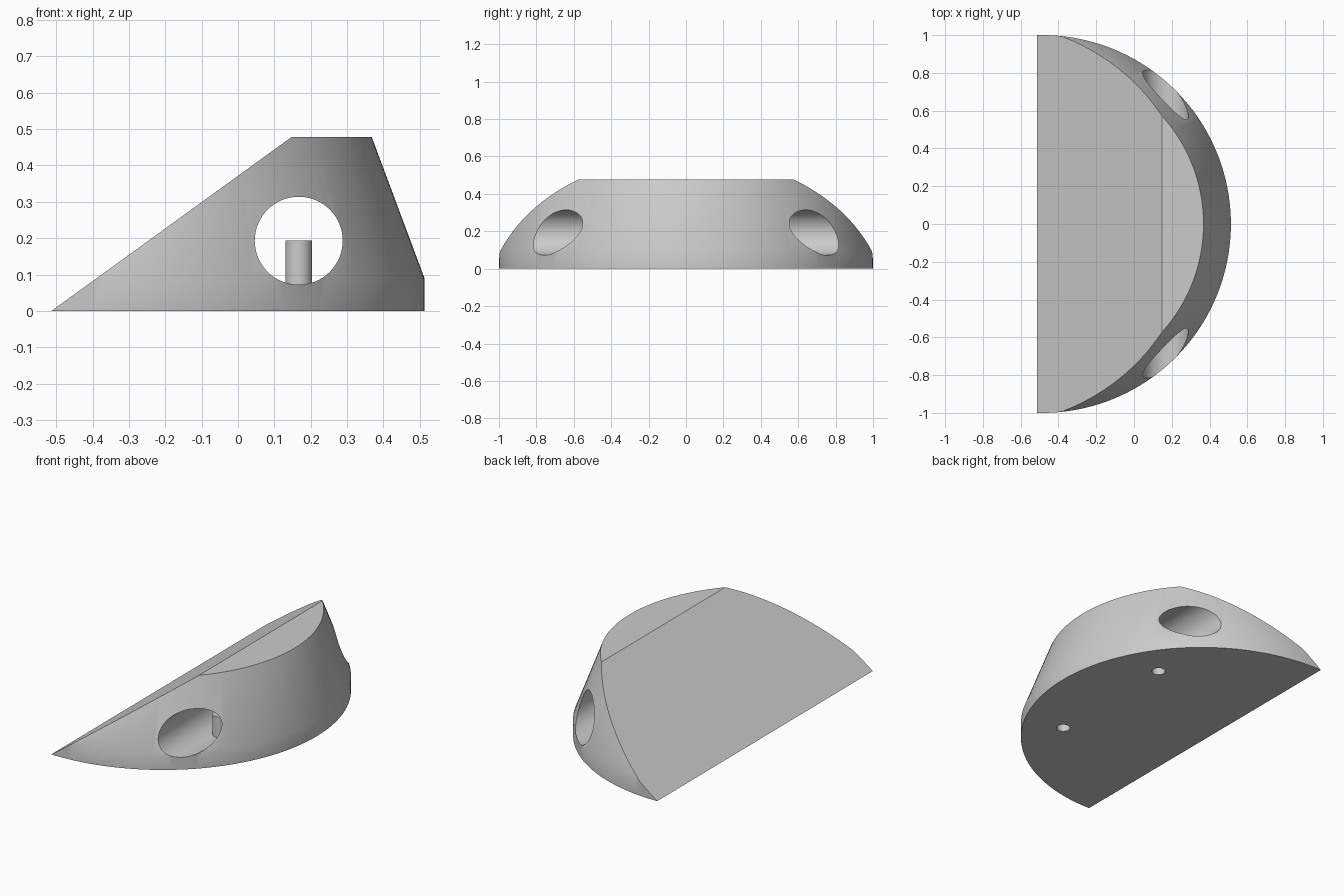
import bpy, bmesh, math
from mathutils import Matrix, Vector

cube = bpy.data.objects.get("Cube")
if cube:
    bpy.data.objects.remove(cube, do_unlink=True)

grey = bpy.data.materials.new("mid_grey")
grey.use_nodes = True
colour = (0.6, 0.6, 0.6, 1)
grey.diffuse_color = colour
grey.node_tree.nodes["Principled BSDF"].inputs["Base Color"].default_value = colour

BACK = -0.513            # x of the thin straight edge
CENTRE = -0.487          # x of the disc centre
TUNNEL_X, TUNNEL_Z, TUNNEL_R = 0.167, 0.193, 0.121
PIN_Y, PIN_R = 0.41, 0.037


def add_object(name, bm):
    bmesh.ops.recalc_face_normals(bm, faces=bm.faces[:])
    mesh = bpy.data.meshes.new(name)
    bm.to_mesh(mesh)
    bm.free()
    mesh.materials.append(grey)
    obj = bpy.data.objects.new(name, mesh)
    bpy.context.collection.objects.link(obj)
    return obj


def activate(obj):
    bpy.ops.object.select_all(action='DESELECT')
    obj.select_set(True)
    bpy.context.view_layer.objects.active = obj


def cylinder(name, radius, depth, matrix):
    bm = bmesh.new()
    bmesh.ops.create_cone(bm, cap_ends=True, segments=64, radius1=radius,
                          radius2=radius, depth=depth, matrix=matrix)
    return add_object(name, bm)


def cut(target, cutter):
    cutter.hide_render = True
    mod = target.modifiers.new("cut", 'BOOLEAN')
    mod.operation = 'DIFFERENCE'
    mod.solver = 'EXACT'
    mod.object = cutter
    activate(target)
    bpy.ops.object.modifier_apply(modifier=mod.name)
    bpy.data.objects.remove(cutter, do_unlink=True)


# Round body: short upright rim with a tapered wall above
bm = bmesh.new()
rings = []
for radius, z in ((1, 0), (1, 0.09), (0.855, 0.478)):
    ring = bmesh.ops.create_circle(bm, segments=160, radius=radius,
                                   matrix=Matrix.Translation((CENTRE, 0, z)))
    rings.append(ring["verts"])
for low, high in zip(rings, rings[1:]):
    for i in range(len(low)):
        j = (i + 1) % len(low)
        bm.faces.new((low[i], low[j], high[j], high[i]))
bm.faces.new(rings[0])
bm.faces.new(rings[-1])

# Sloping back face
slope = Vector((-0.478, 0, 0.66)).normalized()
result = bmesh.ops.bisect_plane(bm, geom=bm.verts[:] + bm.edges[:] + bm.faces[:],
                                plane_co=(BACK, 0, 0), plane_no=slope, clear_outer=True)
edges = [e for e in result["geom_cut"] if isinstance(e, bmesh.types.BMEdge)]
bmesh.ops.holes_fill(bm, edges=edges, sides=0)
body = add_object("wedge_body", bm)

# Tunnel from front to back
turn = Matrix.Rotation(math.pi / 2, 4, 'X')
cut(body, cylinder("tunnel_cutter", TUNNEL_R, 3,
                   Matrix.Translation((TUNNEL_X, 0, TUNNEL_Z)) @ turn))

# Holes in the base leading up into the tunnel
for y in (-PIN_Y, PIN_Y):
    cut(body, cylinder("base_hole_cutter", PIN_R, 0.24,
                       Matrix.Translation((TUNNEL_X, y, 0))))
activate(body)
bpy.ops.object.shade_smooth_by_angle(angle=math.radians(30))

# Hollow pins standing in the tunnel, open below
for side, y in (("front", -PIN_Y), ("back", PIN_Y)):
    bottom = TUNNEL_Z - TUNNEL_R
    bm = bmesh.new()
    bmesh.ops.create_cone(bm, cap_ends=True, segments=48, radius1=PIN_R, radius2=PIN_R,
                          depth=TUNNEL_Z - bottom,
                          matrix=Matrix.Translation((TUNNEL_X, y, (TUNNEL_Z + bottom) / 2)))
    bm.normal_update()
    base = [f for f in bm.faces if f.normal.z < -0.9]
    bmesh.ops.delete(bm, geom=base, context='FACES')
    pin = add_object(side + "_pin", bm)
    activate(pin)
    bpy.ops.object.shade_smooth_by_angle(angle=math.radians(30))
